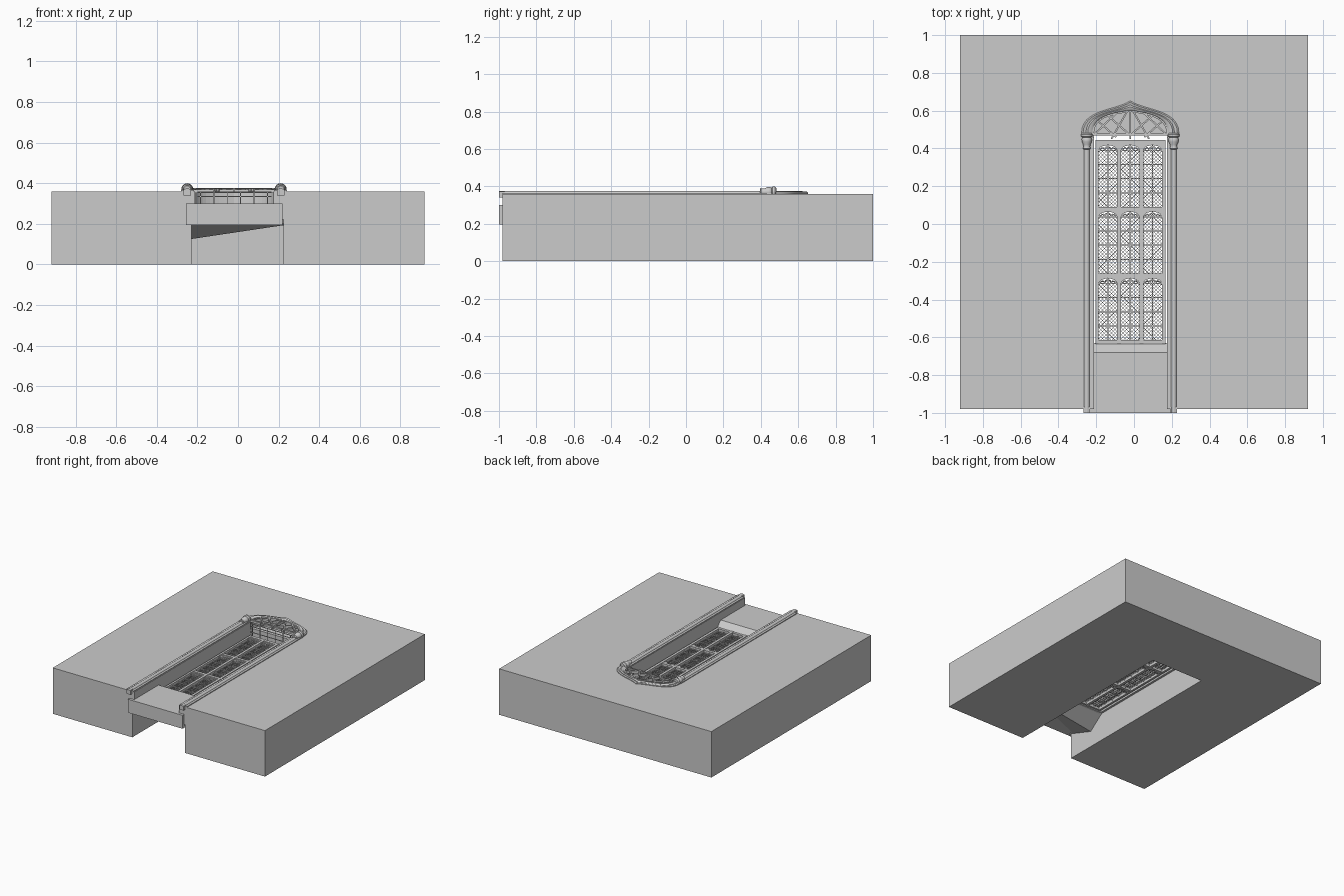
import bpy, bmesh, math
from mathutils import Vector, Matrix

if "Cube" in bpy.data.objects:
    bpy.data.objects.remove(bpy.data.objects["Cube"])

CX = -0.02          # window axis
SPRING = 0.48       # where the arch springs


def finish(bm, name, smooth=False):
    bmesh.ops.recalc_face_normals(bm, faces=bm.faces[:])
    me = bpy.data.meshes.new(name)
    bm.to_mesh(me)
    bm.free()
    ob = bpy.data.objects.new(name, me)
    bpy.context.collection.objects.link(ob)
    if smooth:
        bpy.ops.object.select_all(action='DESELECT')
        ob.select_set(True)
        bpy.context.view_layer.objects.active = ob
        bpy.ops.object.shade_smooth_by_angle(angle=math.radians(40))
    return ob


def box(bm, x0, x1, y0, y1, z0, z1):
    m = Matrix.Translation(((x0+x1)/2, (y0+y1)/2, (z0+z1)/2)) @ Matrix.Diagonal((x1-x0, y1-y0, z1-z0, 1))
    bmesh.ops.create_cube(bm, size=1, matrix=m)


def bar(bm, a, b, w, z0, z1):
    a, b = Vector(a), Vector(b)
    d = b - a
    m = (Matrix.Translation((*((a+b)/2), (z0+z1)/2)) @ Matrix.Rotation(math.atan2(d.y, d.x), 4, 'Z')
         @ Matrix.Diagonal((d.length, w, z1-z0, 1)))
    bmesh.ops.create_cube(bm, size=1, matrix=m)


def prism(bm, pts, z0, z1):
    f = bm.faces.new([bm.verts.new((x, y, z0)) for x, y in pts])
    r = bmesh.ops.extrude_face_region(bm, geom=[f])
    bmesh.ops.translate(bm, vec=(0, 0, z1-z0), verts=[v for v in r['geom'] if isinstance(v, bmesh.types.BMVert)])


def arch(w, h, ogee=0.0, n=12):
    """Pointed arch, right to left, springing at y=0."""
    ctrl = [(w, 0), (w, h*0.75), (w*(0.5-0.2*ogee), h*(0.87-0.17*ogee)), (0, h)]
    half = []
    for i in range(n+1):
        t = i/n
        k = [(1-t)**3, 3*t*(1-t)**2, 3*t*t*(1-t), t**3]
        half.append((sum(c[0]*q for c, q in zip(ctrl, k)), sum(c[1]*q for c, q in zip(ctrl, k))))
    return half + [(-x, y) for x, y in half[-2::-1]]


# wall with a splayed-out lower reveal, narrower upper reveal and shallow arch head
bm = bmesh.new()
box(bm, -0.92, 0.92, -0.98, 1.0, 0, 0.36)
wall = finish(bm, "wall")
cutters = []
for x0, x1, z0, z1 in ((-0.23, 0.225, -0.1, 0.22), (-0.213, 0.175, -0.2, 0.5)):
    bm = bmesh.new()
    box(bm, x0, x1, -1.2, SPRING, z0, z1)
    cutters.append(finish(bm, "reveal_cutter"))
bm = bmesh.new()
prism(bm, [(CX+x, SPRING-0.02+y) for x, y in arch(0.2, 0.14)], 0.30, 0.5)
cutters.append(finish(bm, "arch_cutter"))
for c in cutters:
    c.hide_render = True
    m = wall.modifiers.new("cut", 'BOOLEAN')
    m.operation, m.solver, m.object = 'DIFFERENCE', 'EXACT', c
bpy.context.view_layer.objects.active = wall
for m in list(wall.modifiers):
    bpy.ops.object.modifier_apply(modifier=m.name)
for c in cutters:
    bpy.data.objects.remove(c)

# sill: flat ledge with a slope down to the window
bm = bmesh.new()
prof = [(-0.98, 0.195), (-0.98, 0.30), (-0.68, 0.30), (-0.63, 0.25), (-0.63, 0.22), (-0.70, 0.195)]
vs = [[bm.verts.new((x, y, z)) for y, z in prof] for x in (-0.213, 0.175)]
bm.faces.new(vs[0])
bm.faces.new(vs[1])
for i in range(6):
    j = (i+1) % 6
    bm.faces.new((vs[0][i], vs[0][j], vs[1][j], vs[1][i]))
box(bm, -0.255, 0.22, -1.0, -0.978, 0.195, 0.30)
finish(bm, "sill")

# tilted wedge beneath the sill
bm = bmesh.new()
vs = [[bm.verts.new((x, y, z)) for y, z in ((-0.97, 0.2), (-0.76, zb), (-0.63, 0.225))]
      for x, zb in ((-0.23, 0.125), (0.225, 0.193))]
bm.faces.new(vs[0])
bm.faces.new(vs[1])
for i in range(3):
    j = (i+1) % 3
    bm.faces.new((vs[0][i], vs[0][j], vs[1][j], vs[1][i]))
finish(bm, "sill_wedge")

# side shafts with moulded capitals and bases
for name, s in (("left", -1), ("right", 1)):
    bm = bmesh.new()
    x = CX + s*0.23
    box(bm, x-0.032, x+0.032, -0.98, 0.46, 0.34, 0.366)
    rot = Matrix.Rotation(-math.pi/2, 4, 'X')
    bmesh.ops.create_cone(bm, cap_ends=True, segments=16, radius1=0.016, radius2=0.016, depth=1.42,
                          matrix=Matrix.Translation((x, -0.29, 0.36)) @ rot)
    box(bm, x-0.018, x+0.018, -1.0, -0.97, 0.34, 0.372)
    finish(bm, name + "_shaft", True)
    bm = bmesh.new()
    rings = []
    for y, r in ((0.395, 0.016), (0.40, 0.021), (0.408, 0.018), (0.42, 0.019), (0.435, 0.026),
                 (0.45, 0.027), (0.457, 0.022), (0.463, 0.03), (0.475, 0.03), (0.483, 0.022)):
        rings.append([bm.verts.new((x+r*math.cos(a*math.pi/8), y, 0.37+r*math.sin(a*math.pi/8))) for a in range(16)])
    for p, q in zip(rings, rings[1:]):
        for i in range(16):
            bm.faces.new((p[i], p[(i+1) % 16], q[(i+1) % 16], q[i]))
    bm.faces.new(rings[0])
    bm.faces.new(rings[-1])
    finish(bm, name + "_capital", True)

# hood mould lofted around the arch head
bm = bmesh.new()
rails = []
for w, h, z, o in ((0.2, 0.12, 0.34, 0), (0.2, 0.12, 0.366, 0), (0.212, 0.128, 0.374, 0.2), (0.225, 0.14, 0.376, 0.5),
                   (0.235, 0.15, 0.368, 0.8), (0.25, 0.165, 0.372, 1), (0.258, 0.172, 0.366, 1), (0.258, 0.172, 0.34, 1)):
    rails.append([bm.verts.new((CX+x, SPRING+y, z)) for x, y in arch(w, h, o)])
n = len(rails)
for k in range(n):
    p, q = rails[k], rails[(k+1) % n]
    for i in range(len(p)-1):
        bm.faces.new((p[i], p[i+1], q[i+1], q[i]))
for e in (0, -1):
    bm.faces.new([r[e] for r in rails])
finish(bm, "hood_mould", True)

# fan tracery in the arch head
bm = bmesh.new()
for s in (-1, 1):
    for a, b in (((0.0, 0.47), (0.12, 0.575)), ((0.02, 0.59), (0.1, 0.45)),
                 ((0.075, 0.46), (0.165, 0.54)), ((0.185, 0.48), (0.075, 0.585))):
        bar(bm, (CX+s*a[0], a[1]), (CX+s*b[0], b[1]), 0.009, 0.354, 0.374)
bar(bm, (CX, 0.45), (CX, 0.6), 0.009, 0.354, 0.376)
rim = [(CX+x, SPRING+y) for x, y in arch(0.196, 0.118)]
for a, b in zip(rim, rim[1:]):
    bar(bm, a, b, 0.009, 0.352, 0.372)
box(bm, -0.25, 0.21, 0.468, 0.482, 0.352, 0.368)
finish(bm, "arch_tracery")

# upright grille linking arch tracery to the recessed window
bm = bmesh.new()
for i in range(6):
    x = CX - 0.165 + i*0.066
    box(bm, x-0.002, x+0.002, 0.441, 0.446, 0.25, 0.358)
for z in (0.29, 0.335, 0.356):
    box(bm, -0.2, 0.165, 0.441, 0.446, z-0.002, z+0.002)
finish(bm, "top_grille")

# window frame, arched lights, leads and diamond lattice
frame, leads, lattice = bmesh.new(), bmesh.new(), bmesh.new()
cols = [CX-0.118, CX, CX+0.118]
rows = [(-0.615, -0.285), (-0.262, 0.068), (0.09, 0.42)]
W = 0.049
xs = [-0.203] + [c+s*W for c in cols for s in (-1, 1)] + [0.167]
for i in range(0, 8, 2):
    box(frame, xs[i], xs[i+1], -0.635, 0.445, 0.225, 0.265)
ys = [-0.635] + [v for r in rows for v in r] + [0.445]
for c in cols:
    for i in range(0, 8, 2):
        box(frame, c-W, c+W, ys[i], ys[i+1], 0.227, 0.263)
    for y0, y1 in rows:
        prism(frame, [(c+x, y1-0.035+y) for x, y in arch(W, 0.033, n=5)] + [(c-W, y1), (c+W, y1)], 0.23, 0.26)
        # cusped head
        for cx, r in ((-0.028, 0.018), (0, 0.018), (0.028, 0.018)):
            pts = [(c+cx+r*math.cos(a*math.pi/6), y1-0.036+(0.008 if cx == 0 else 0)+r*math.sin(a*math.pi/6)) for a in range(7)]
            for a, b in zip(pts, pts[1:]):
                bar(leads, a, b, 0.006, 0.236, 0.256)
        # glazing bars
        box(leads, c-0.003, c+0.003, y0, y1, 0.238, 0.252)
        for k in range(1, 5):
            y = y0 + k*(y1-y0-0.03)/4
            box(leads, c-W, c+W, y-0.0025, y+0.0025, 0.239, 0.251)
        # diamonds: 45 degree strips clipped to the light
        top, k = y1-0.012, y0-2*W+0.01
        while k < top:
            lo, hi = max(0, y0-k), min(2*W, top-k)
            if hi-lo > 0.004:
                for s in (-1, 1):
                    bar(lattice, (c+s*(lo-W), k+lo), (c+s*(hi-W), k+hi), 0.002, 0.2435, 0.2465)
            k += 0.019
finish(frame, "window_frame")
finish(leads, "glazing_bars")
finish(lattice, "diamond_lattice")
